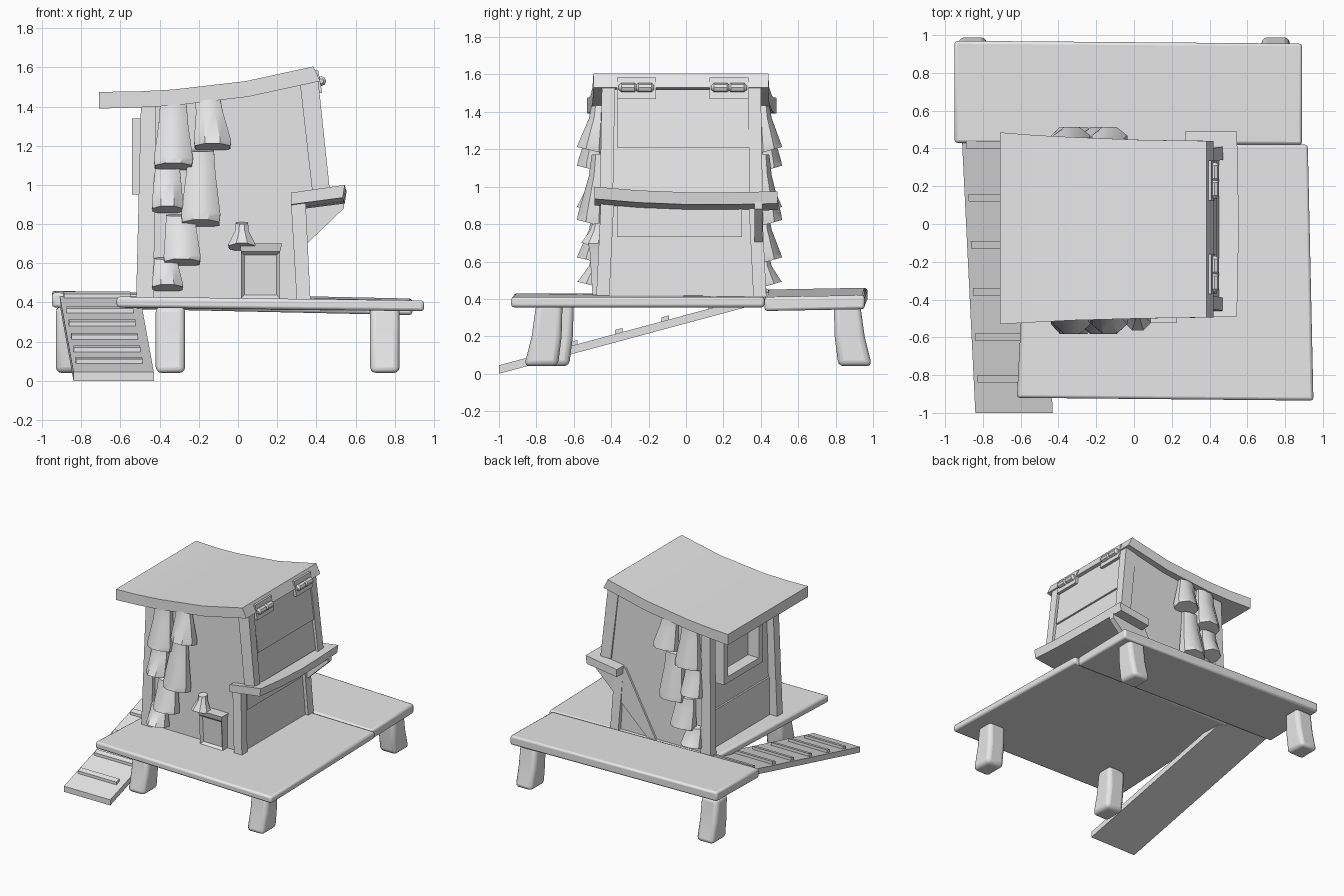
import bpy
import bmesh
from math import cos, sin, pi, radians

old = bpy.data.objects.get("Cube")
if old:
    bpy.data.objects.remove(old, do_unlink=True)

grey = bpy.data.materials.new("plain grey")
grey.use_nodes = True
grey.diffuse_color = (0.8, 0.8, 0.8, 1)
grey.node_tree.nodes["Principled BSDF"].inputs["Base Color"].default_value = (0.8, 0.8, 0.8, 1)


def finish(name, bm, bevel=0, segments=2):
    bmesh.ops.recalc_face_normals(bm, faces=bm.faces)
    mesh = bpy.data.meshes.new(name)
    bm.to_mesh(mesh)
    bm.free()
    mesh.materials.append(grey)
    ob = bpy.data.objects.new(name, mesh)
    bpy.context.collection.objects.link(ob)
    if bevel:
        mod = ob.modifiers.new("soft_edges", "BEVEL")
        mod.width, mod.segments = bevel, segments
    bpy.ops.object.select_all(action="DESELECT")
    ob.select_set(True)
    bpy.context.view_layer.objects.active = ob
    bpy.ops.object.shade_smooth_by_angle(angle=radians(35))
    return ob


def loft_mesh(rings):
    bm = bmesh.new()
    rows = [[bm.verts.new(p) for p in ring] for ring in rings]
    n = len(rows[0])
    for a, b in zip(rows, rows[1:]):
        for i in range(n):
            j = (i + 1) % n
            bm.faces.new((a[i], a[j], b[j], b[i]))
    bm.faces.new(rows[0])
    bm.faces.new(rows[-1])
    bmesh.ops.recalc_face_normals(bm, faces=bm.faces)
    return bm


def loft(name, rings, bevel=0, segments=2):
    return finish(name, loft_mesh(rings), bevel, segments)


def rect(x0, x1, y0, y1, z):
    return [(x0, y0, z), (x1, y0, z), (x1, y1, z), (x0, y1, z)]


def box(name, x0, x1, y0, y1, z0, z1, bevel=0):
    return loft(name, [rect(x0, x1, y0, y1, z0), rect(x0, x1, y0, y1, z1)], bevel)


def prism(name, profile, y0, y1):
    return loft(name, [[(x, y, z) for x, z in profile] for y in (y0, y1)])


def slab(name, corners, thick):
    top = [c for c in corners]
    loft(name, [[(x, y, z - thick) for x, y, z in top], top], 0.015)


# Decks
slab("front_deck", [(-0.62, -0.92, 0.43), (0.95, -0.935, 0.41),
                    (0.92, 0.42, 0.41), (-0.55, 0.42, 0.425)], 0.055)
slab("back_deck", [(-0.95, 0.43, 0.45), (0.89, 0.42, 0.41),
                   (0.89, 0.955, 0.42), (-0.95, 0.97, 0.46)], 0.075)

# Legs that splay outward toward the foot
for name, x, y, out in (("front_right_leg", -0.345, -0.67, -1), ("front_left_leg", 0.75, -0.73, -1),
                        ("back_right_leg", -0.855, 0.86, 1), ("back_left_leg", 0.75, 0.86, 1)):
    loft(name, [rect(x - 0.075, x + 0.075, y + out * s - d, y + out * s + d, z)
                for z, s, d in ((0.04, 0.045, 0.09), (0.2, 0.015, 0.08), (0.38, 0, 0.07))], 0.03, 3)


# Ramp with cleats
def ramp_at(y):
    t = (y + 1) / 1.43
    return -0.84 - 0.07 * t, 0.045 + 0.385 * t


def ramp_ring(y, x0, x1, low, high):
    x, z = ramp_at(y)
    return [(x + x0, y, z + low), (x + x1, y, z + low), (x + x1, y, z + high), (x + x0, y, z + high)]


loft("ramp", [ramp_ring(-1, 0, 0.41, -0.045, 0), ramp_ring(0.43, 0, 0.41, -0.045, 0)])
for y in (-0.82, -0.6, -0.36, -0.11, 0.14, 0.42):
    loft("ramp_cleat", [ramp_ring(y - 0.02, 0.02, 0.36, -0.01, 0.022),
                        ramp_ring(y + 0.02, 0.02, 0.36, -0.01, 0.022)])

# House body with the overhanging upper front
prism("house_walls", [(-0.45, 0.41), (0.345, 0.41), (0.32, 0.92), (0.45, 0.97),
                      (0.385, 1.52), (0.05, 1.47), (-0.44, 1.42)], -0.44, 0.395)
prism("side_bracket", [(0.54, 0.92), (0.54, 0.88), (0.06, 0.42), (-0.02, 0.42), (0.25, 0.92)], 0.365, 0.41)

# Corner posts, mirrored front to back about the middle of the house
MID = -0.025
for side in (-1, 1):
    def post(name, x0, x1, z0, y0, u0, u1, z1, y1, w=0.07):
        rings = []
        for a, b, z, y in ((x0, x1, z0, y0), (u0, u1, z1, y1)):
            ya, yb = sorted((MID + side * y, MID + side * (y - w)))
            rings.append(rect(a, b, ya, yb, z))
        loft(name, rings)

    post("rear_corner_post", -0.52, -0.43, 0.42, 0.455, -0.495, -0.42, 1.43, 0.43)
    post("lower_corner_post", 0.3, 0.37, 0.41, 0.455, 0.27, 0.345, 0.92, 0.43)
    post("upper_corner_post", 0.38, 0.47, 0.96, 0.435, 0.315, 0.41, 1.53, 0.425)

# Panels on the counter side
loft("lower_panel", [rect(0.3, 0.343, -0.37, 0.3, 0.73), rect(0.3, 0.335, -0.37, 0.3, 0.9)])
loft("upper_shutter", [rect(0.4, 0.437, -0.37, 0.35, 1.21), rect(0.36, 0.4, -0.37, 0.35, 1.52)])

# Sagging counter shelf
loft("counter", [[(0.27, y, 0.89 + s), (0.54 + b, y, 0.925 + s), (0.55 + b, y, 0.99 + s), (0.27, y, 0.95 + s)]
                 for y, s, b in ((-0.49, 0.01, -0.005), (-0.25, -0.01, 0), (0, -0.02, 0.005),
                                 (0.25, -0.02, 0), (0.49, -0.015, -0.005))])

# Curved roof
loft("roof", [[(xb, y0, zb), (xb, y1, zb), (xt, y1, zt), (xt, y0, zt)]
              for xb, zb, xt, zt, y0, y1 in (
                  (-0.71, 1.39, -0.71, 1.475, -0.53, 0.485), (-0.52, 1.395, -0.52, 1.477, -0.52, 0.47),
                  (-0.33, 1.405, -0.33, 1.487, -0.51, 0.46), (0.05, 1.45, 0.04, 1.53, -0.5, 0.445),
                  (0.42, 1.53, 0.385, 1.605, -0.495, 0.44))])

# Hinges with paired rollers
for y in (-0.265, 0.23):
    loft("hinge_plate", [rect(0.38, 0.43, y - 0.105, y + 0.105, 1.47),
                         rect(0.36, 0.41, y - 0.105, y + 0.105, 1.585)])
    for c in (y - 0.045, y + 0.045):
        loft("hinge_roller", [[(0.425 + r * cos(i * pi / 4), c + d, 1.53 + r * sin(i * pi / 4))
                               for i in range(8)]
                              for d, r in ((-0.05, 0.012), (-0.035, 0.025), (0.035, 0.025), (0.05, 0.012))])


# Flared hanging shingles, open edge tilted up at the outside
def shingle(name, x, z0, z1, w0, w1, lean, side, wall, reach):
    def ring(cx, w, depth, z, tilt):
        pts = []
        for i in range(8):
            a = (i + 0.5) * pi / 4
            pts.append((cx + w * 0.54 * cos(a), wall + side * depth * (0.4 + 0.6 * sin(a)), z + tilt * (1 + sin(a))))
        return pts
    h = z1 - z0
    loft(name, [ring(x + lean, w1 * 0.9, reach * 0.45, z1, -0.005),
                ring(x + lean * 0.6, w1, reach * 0.55, z1 - h * 0.3, 0),
                ring(x, w0, reach * 0.95, z0 + h * 0.15, 0.01),
                ring(x, w0 * 0.95, reach, z0, 0.022)])


for side, wall, reach in ((-1, -0.44, 0.15), (1, 0.39, 0.13)):
    for x, z0, z1, w0, w1, lean in (
            (-0.33, 1.07, 1.42, 0.2, 0.15, 0.0), (-0.13, 1.17, 1.45, 0.19, 0.14, -0.025),
            (-0.19, 0.78, 1.18, 0.2, 0.15, 0.0), (-0.36, 0.85, 1.09, 0.16, 0.14, 0.0),
            (-0.285, 0.58, 0.85, 0.19, 0.16, -0.01), (-0.36, 0.45, 0.63, 0.16, 0.13, -0.01)):
        shingle("wall_shingle", x, z0, z1, w0, w1, lean, side, wall, reach)
shingle("loose_shingle", 0.02, 0.66, 0.81, 0.14, 0.07, 0.0, -1, -0.45, 0.12)

# Small crate by the wall with a recessed face
bm = loft_mesh([rect(0.015, 0.215, -0.5, -0.43, 0.42), rect(0.015, 0.215, -0.515, -0.43, 0.66),
                rect(0.01, 0.225, -0.525, -0.43, 0.7)])
bm.normal_update()
face = min(bm.faces, key=lambda f: f.calc_center_median().y if abs(f.normal.y) > 0.9 and f.calc_area() > 0.03 else 9)
bmesh.ops.inset_individual(bm, faces=[face], thickness=0.025)
bmesh.ops.translate(bm, verts=face.verts, vec=(0, 0.02, 0))
finish("crate", bm)

# Window frame and lower boarding on the ramp side
for y in (-0.2, 0.24):
    box("window_jamb", -0.54, -0.44, y, y + 0.05, 0.95, 1.34)
for z in (0.95, 1.29):
    box("window_rail", -0.54, -0.44, -0.2, 0.29, z, z + 0.05)
box("lower_boarding", -0.46, -0.44, -0.4, 0.35, 0.43, 0.73)
